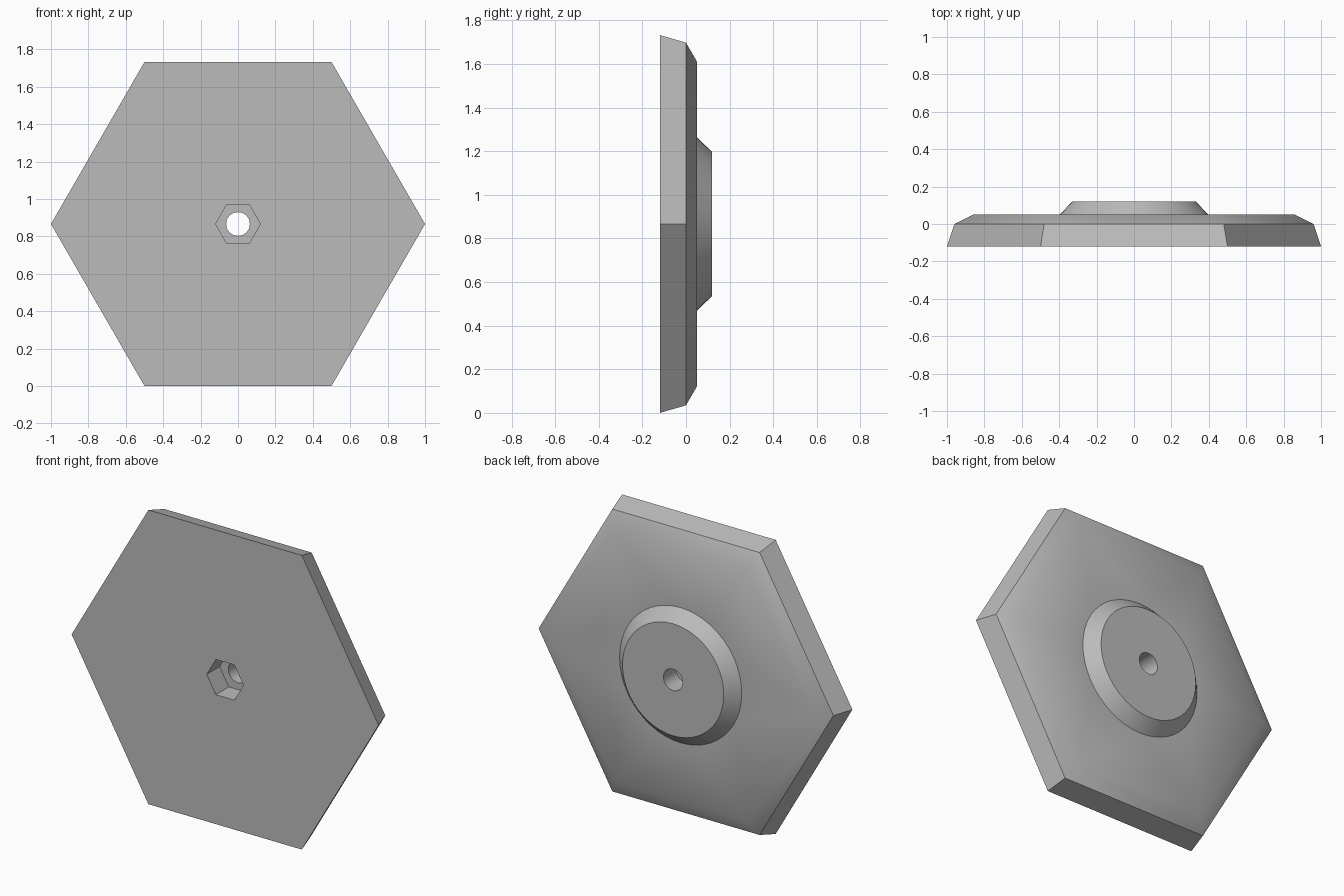
import bpy, bmesh
from math import cos, sin, tau, radians, sqrt

cube = bpy.data.objects.get("Cube")
if cube:
    bpy.data.objects.remove(cube, do_unlink=True)

HEX, ROUND = 6, 48
CENTRE_Z = sqrt(3) / 2

# Closed cross-section: (y, radius, sides)
PROFILE = [
    (-0.12, 1.0, HEX),       # front rim
    (0.0, 0.96, HEX),        # tapered side
    (0.05, 0.86, HEX),       # rear chamfer
    (0.05, 0.398, ROUND),    # boss foot
    (0.12, 0.33, ROUND),     # boss top
    (0.12, 0.063, ROUND),    # bolt hole, rear end
    (0.0, 0.063, ROUND),     # bolt hole at recess floor
    (0.0, 0.12, HEX),        # nut recess floor
    (-0.12, 0.12, HEX),      # nut recess mouth
]


def add_ring(bm, y, radius, sides):
    angles = [tau * i / sides for i in range(sides)]
    return [bm.verts.new((radius * cos(a), y, CENTRE_Z + radius * sin(a))) for a in angles]


def skin(bm, first, second):
    """Join two rings, fanning triangles where their side counts differ."""
    n = max(len(first), len(second))

    def pick(ring, i):
        return ring[((i * len(ring) + n // 2) // n) % len(ring)]

    for i in range(n):
        corners = [pick(first, i), pick(first, i + 1), pick(second, i + 1), pick(second, i)]
        bm.faces.new(list(dict.fromkeys(corners)))


# Hexagonal plate with boss, bolt hole and nut recess
bm = bmesh.new()
rings = [add_ring(bm, *step) for step in PROFILE]
for i, ring in enumerate(rings):
    skin(bm, ring, rings[(i + 1) % len(rings)])
bmesh.ops.recalc_face_normals(bm, faces=bm.faces[:])
mesh = bpy.data.meshes.new("hexagonal_plate")
bm.to_mesh(mesh)
bm.free()
plate = bpy.data.objects.new("hexagonal_plate", mesh)
bpy.context.collection.objects.link(plate)

# Plain grey
grey = bpy.data.materials.new("plain_grey")
grey.use_nodes = True
colour = (0.5, 0.5, 0.5, 1.0)
grey.diffuse_color = colour
grey.node_tree.nodes["Principled BSDF"].inputs["Base Color"].default_value = colour
mesh.materials.append(grey)

# Soft chamfer and round walls, crisp outer edges
bpy.ops.object.select_all(action='DESELECT')
plate.select_set(True)
bpy.context.view_layer.objects.active = plate
bpy.ops.object.shade_smooth_by_angle(angle=radians(35))
